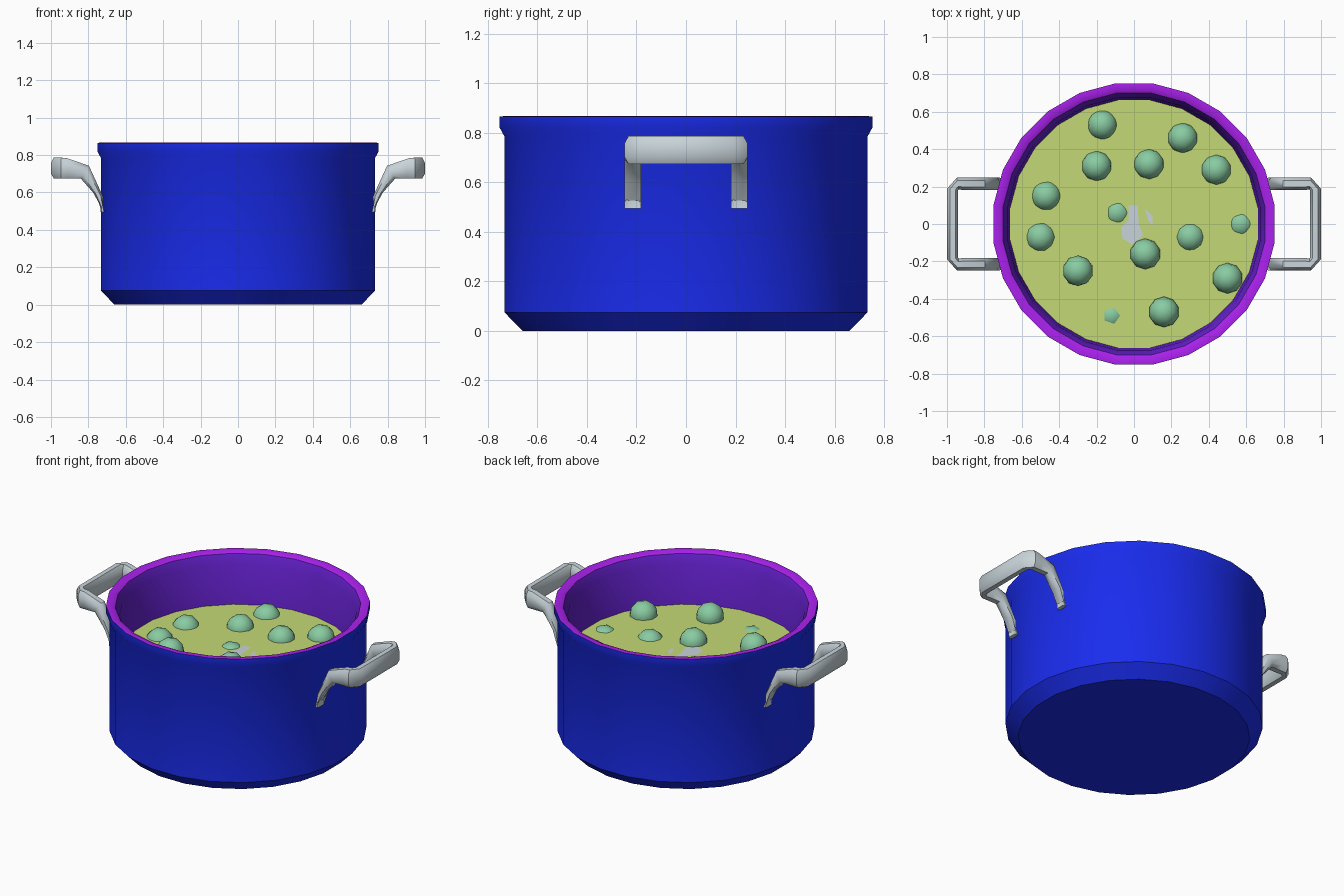
import bpy, bmesh, math
from mathutils import Vector, Matrix

if "Cube" in bpy.data.objects:
    bpy.data.objects.remove(bpy.data.objects["Cube"])

SEG = 24
SOUP_Z = 0.55


def material(name, rgb):
    m = bpy.data.materials.new(name)
    m.diffuse_color = (*rgb, 1)
    m.use_nodes = True
    m.node_tree.nodes["Principled BSDF"].inputs["Base Color"].default_value = m.diffuse_color
    return m


BLUE = material("blue_enamel", (0.01, 0.025, 0.85))
PURPLE = material("purple_rim", (0.40, 0.015, 0.85))
VIOLET = material("violet_lining", (0.13, 0.015, 0.62))
SOUP = material("soup", (0.55, 0.70, 0.18))
PEA = material("pea_green", (0.25, 0.60, 0.36))
STEEL = material("pale_steel", (0.58, 0.66, 0.70))


def finish(name, bm, mat, angle=35):
    me = bpy.data.meshes.new(name)
    bm.to_mesh(me)
    bm.free()
    ob = bpy.data.objects.new(name, me)
    bpy.context.collection.objects.link(ob)
    me.materials.append(mat)
    bpy.ops.object.select_all(action='DESELECT')
    ob.select_set(True)
    bpy.context.view_layer.objects.active = ob
    bpy.ops.object.shade_smooth_by_angle(angle=math.radians(angle))
    return ob


def lathe(name, profile, mat):
    """Revolve (apothem, z) points, walked so that the outside is on the right."""
    bm = bmesh.new()
    k = 1 / math.cos(math.pi / SEG)
    rings = []
    for r, z in profile:
        if r == 0:
            rings.append([bm.verts.new((0, 0, z))] * SEG)
            continue
        angs = [(i + 0.5) * math.tau / SEG for i in range(SEG)]
        rings.append([bm.verts.new((r * k * math.cos(a), r * k * math.sin(a), z)) for a in angs])
    for a, b in zip(rings, rings[1:]):
        for i in range(SEG):
            j = (i + 1) % SEG
            bm.faces.new(dict.fromkeys((a[i], a[j], b[j], b[i])))
    return finish(name, bm, mat)


# Pot: outer shell, rim and lining
lathe("pot_shell", [(0, 0), (0.66, 0), (0.733, 0.075), (0.733, 0.785),
                    (0.752, 0.82), (0.752, 0.865)], BLUE)
lathe("pot_rim", [(0.752, 0.865), (0.725, 0.868), (0.70, 0.855)], PURPLE)
lathe("pot_lining", [(0.70, 0.855), (0.675, 0.80), (0.66, 0.50), (0.62, 0.06), (0, 0.05)], VIOLET)

# Soup surface
lathe("soup", [(0.662, SOUP_Z), (0, SOUP_Z)], SOUP)

# Pale glints on the soup
bm = bmesh.new()
for outline in ([(-.03, .1), (.02, .1), (.025, 0), (.05, -.06), (-.01, -.11), (-.06, -.08), (-.07, -.02), (-.03, .02)],
                [(.06, .08), (.1, .04), (.1, -.01), (.075, .02)]):
    f = bm.faces.new([bm.verts.new((x, y, SOUP_Z + 0.003)) for x, y in outline])
    f.normal_update()
    if f.normal.z < 0:
        f.normal_flip()
finish("soup_glints", bm, STEEL)

# Peas: x, y, height of the centre above the soup
peas = [(-.17, .53, -.02), (.26, .46, -.01), (-.20, .31, -.01), (.08, .32, -.01),
        (.44, .29, -.01), (-.47, .15, -.025), (-.09, .06, -.06), (.57, 0, -.06),
        (-.50, -.07, -.03), (.30, -.07, -.04), (.06, -.16, 0), (-.30, -.25, .03),
        (.50, -.29, .005), (-.12, -.49, -.068), (.16, -.47, .015)]
bm = bmesh.new()
for x, y, h in peas:
    bmesh.ops.create_icosphere(bm, subdivisions=2, radius=0.082,
                               matrix=Matrix.Translation((x, y, SOUP_Z + h)))
finish("peas", bm, PEA)

# Handle: stations as centre, half width, half height vectors
half = []
for top, low in [((.735, .495), (.71, .495)), ((.72, .575), (.775, .60)),
                 ((.797, .743), (.84, .674)), ((.91, .782), (.90, .674))]:
    t, l = Vector((top[0], 0, top[1])), Vector((low[0], 0, low[1]))
    half.append(((t + l) / 2 + Vector((0, .215, 0)), Vector((0, .034, 0)), (t - l) / 2))
for outer, inner in [((.947, .248), (.938, .185)), ((1.0, .188), (.940, .180))]:
    o, i = Vector((*outer, .73)), Vector((*inner, .73))
    half.append(((o + i) / 2, (o - i) / 2, Vector((0, 0, .056))))
flip = Matrix.Diagonal((1, -1, 1))
stations = half + [(flip @ c, flip @ u, flip @ v) for c, u, v in reversed(half)]

section = [(1, .5), (.5, 1), (-.5, 1), (-1, .5), (-1, -.5), (-.5, -1), (.5, -1), (1, -.5)]
bm = bmesh.new()
rings = [[bm.verts.new(c + u * a + v * b) for a, b in section] for c, u, v in stations]
for a, b in zip(rings, rings[1:]):
    for i in range(8):
        j = (i + 1) % 8
        bm.faces.new((a[i], a[j], b[j], b[i]))
bm.faces.new(rings[0])
bm.faces.new(rings[-1])
bmesh.ops.recalc_face_normals(bm, faces=bm.faces)
handles = finish("side_handles", bm, STEEL, 40)
handles.modifiers.new("mirror", 'MIRROR').use_axis = (True, False, False)
